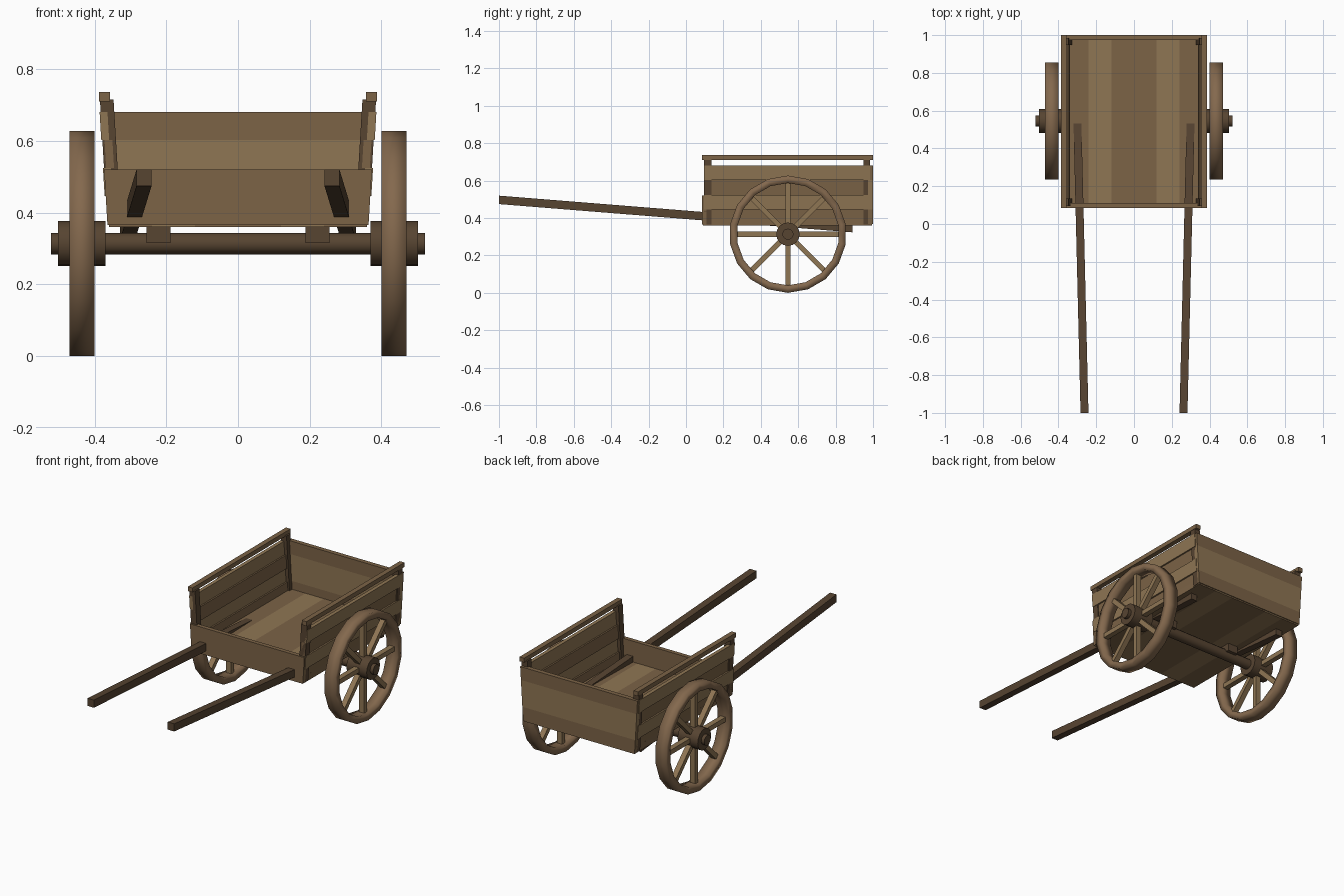
import bpy, bmesh, math
from mathutils import Matrix

if "Cube" in bpy.data.objects:
    bpy.data.objects.remove(bpy.data.objects["Cube"])

# Wood tones
def tone(name, c):
    m = bpy.data.materials.new(name)
    m.diffuse_color = (*c, 1)
    m.use_nodes = True
    m.node_tree.nodes["Principled BSDF"].inputs["Base Color"].default_value = m.diffuse_color
    return m

MID = tone("mid_wood", (0.20, 0.125, 0.062))
LIGHT = tone("light_wood", (0.275, 0.18, 0.088))
DARK = tone("dark_wood", (0.095, 0.058, 0.031))
RIM = tone("rim_wood", (0.23, 0.14, 0.075))
Y0, Y1 = 0.085, 1.0           # bed front and back
AY, AZ, R = 0.545, 0.3135, 0.3135  # wheel centre and radius


def finish(name, bm, mat, smooth=None):
    bmesh.ops.recalc_face_normals(bm, faces=bm.faces[:])
    me = bpy.data.meshes.new(name)
    bm.to_mesh(me)
    bm.free()
    ob = bpy.data.objects.new(name, me)
    bpy.context.collection.objects.link(ob)
    me.materials.append(mat)
    if smooth:
        bpy.ops.object.select_all(action='DESELECT')
        ob.select_set(True)
        bpy.context.view_layer.objects.active = ob
        bpy.ops.object.shade_smooth_by_angle(angle=math.radians(smooth))
    return ob


def hexa(name, a, b, mat):
    """Solid between two four-point end loops."""
    bm = bmesh.new()
    va = [bm.verts.new(p) for p in a]
    vb = [bm.verts.new(p) for p in b]
    bm.faces.new(va)
    bm.faces.new(vb)
    for i in range(4):
        j = (i + 1) % 4
        bm.faces.new((va[i], va[j], vb[j], vb[i]))
    return finish(name, bm, mat)


def slab(name, lo, hi, y, z, mat):
    """Board whose x range changes from lo (bottom) to hi (top)."""
    loop = lambda x, h: [(x[0], y[0], h), (x[1], y[0], h), (x[1], y[1], h), (x[0], y[1], h)]
    return hexa(name, loop(lo, z[0]), loop(hi, z[1]), mat)


def rod(name, radius, x0, x1, mat, sides=16):
    bm = bmesh.new()
    bmesh.ops.create_cone(bm, cap_ends=True, segments=sides, radius1=radius, radius2=radius,
                          depth=x1 - x0,
                          matrix=Matrix.Translation(((x0 + x1) / 2, AY, AZ)) @ Matrix.Rotation(math.pi / 2, 4, 'Y'))
    return finish(name, bm, mat, 40)


def outer(z):
    """Half width of the flared bed at height z."""
    return 0.364 + (z - 0.365) * 0.06


# Floor planks
for i in range(6):
    x = (-0.36 + i * 0.12, -0.24 + i * 0.12)
    slab("floor_plank", x, x, (Y0 + 0.005, Y1 - 0.005), (0.36, 0.397), (MID, LIGHT, MID, MID, LIGHT, MID)[i])

# Back boards and front board
levels = [0.368 + i * 0.078 for i in range(5)]
for i in range(4):
    a, b = levels[i], levels[i + 1]
    slab("back_board", (-outer(a), outer(a)), (-outer(b), outer(b)), (0.973, Y1), (a, b), (MID, LIGHT)[(i + 1) % 2 if i > 1 else i % 2] if i < 2 else (LIGHT, MID)[i % 2])
slab("front_board", (-outer(0.365), outer(0.365)), (-outer(0.52), outer(0.52)), (Y0, Y0 + 0.025), (0.365, 0.52), MID)

for s in (-1, 1):
    # Side boards, alternate ones standing slightly proud
    for i in range(4):
        a, b = levels[i], levels[i + 1]
        d = 0.003 if i % 2 else -0.006
        slab("side_board", (s * (outer(a) + d - 0.022), s * (outer(a) + d)),
             (s * (outer(b) + d - 0.022), s * (outer(b) + d)),
             (Y0 + 0.01, Y1 - 0.015), (a, b), (MID, LIGHT)[i % 2])
    # Corner posts and top rail
    for y in ((0.095, 0.135), (0.948, 0.985)):
        slab("corner_post", (s * 0.326, s * outer(0.365)), (s * 0.347, s * outer(0.715)), y, (0.365, 0.715), DARK)
    slab("top_rail", (s * 0.357, s * 0.387), (s * 0.357, s * 0.387), (Y0, Y1), (0.71, 0.736), MID)

    # Pulling shaft, sloping down under the bed
    def end(x, y, z, h=0.0225, w=0.021):
        return [(s * (x - w), y, z - h), (s * (x + w), y, z - h), (s * (x + w), y, z + h), (s * (x - w), y, z + h)]
    hexa("shaft", end(0.262, -1.0, 0.497), end(0.308, 0.89, 0.346), DARK)

    # Axle block
    slab("axle_block", (s * 0.188, s * 0.255), (s * 0.188, s * 0.255), (AY - 0.05, AY + 0.05), (0.315, 0.362), DARK)

    # Wheel rim
    bm = bmesh.new()
    n, rings = 18, []
    for k in range(n):
        t = 2 * math.pi * (k + 0.5) / n + math.pi / 2 + math.pi / n
        rings.append([bm.verts.new((s * x, AY + r * math.cos(t), AZ + r * math.sin(t)))
                      for x, r in ((0.40, R), (0.47, R), (0.47, R - 0.04), (0.40, R - 0.04))])
    for k in range(n):
        p, q = rings[k], rings[(k + 1) % n]
        for i in range(4):
            j = (i + 1) % 4
            bm.faces.new((p[i], p[j], q[j], q[i]))
    finish("wheel_rim", bm, RIM, 100)

    # Spokes
    for k in range(8):
        bm = bmesh.new()
        m = (Matrix.Translation((s * 0.435, AY, AZ)) @ Matrix.Rotation(k * math.pi / 4, 4, 'X')
             @ Matrix.Translation((0, 0, 0.16)) @ Matrix.Diagonal((0.032, 0.028, 0.245, 1)))
        bmesh.ops.create_cube(bm, size=1, matrix=m)
        finish("spoke", bm, LIGHT)

    # Hub
    rod("wheel_hub", 0.0625, *sorted((s * 0.37, s * 0.502)), DARK)

# Axle through both wheels
rod("axle", 0.03, -0.522, 0.522, DARK, 12)
